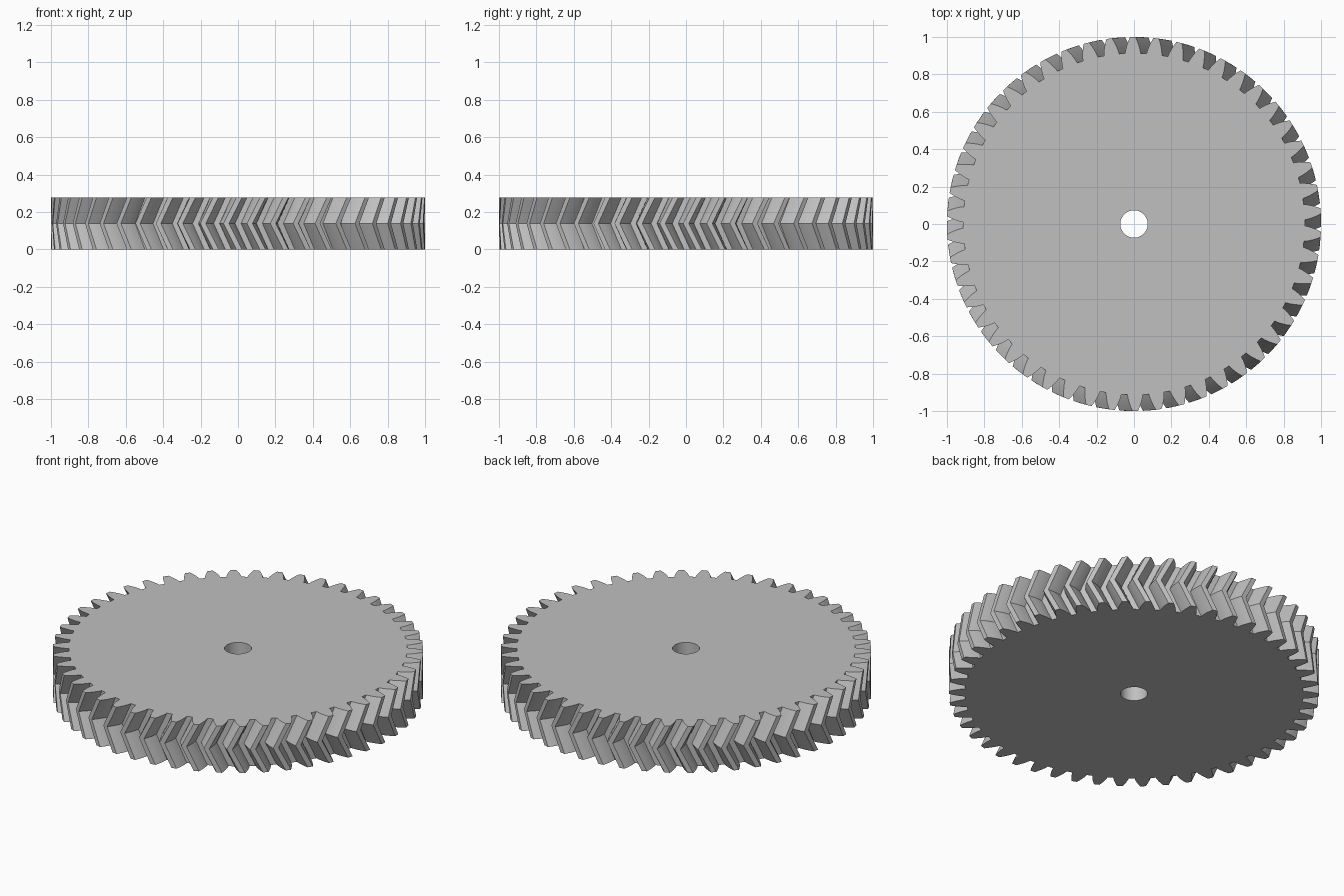
import bpy, bmesh
from math import pi, cos, sin, tan, acos, radians

cube = bpy.data.objects.get("Cube")
if cube:
    bpy.data.objects.remove(cube, do_unlink=True)

# Gear dimensions
TEETH = 50
HEIGHT = 0.278
BORE = 0.073
TIP = 1.0
MODULE = TIP / (TEETH / 2 + 1)
PITCH = MODULE * TEETH / 2
ROOT = PITCH - 1.25 * MODULE
PRESSURE = radians(20)
TWIST = radians(4)
FLANK_STEPS = 4


def involute(angle):
    return tan(angle) - angle


def half_tooth(r):
    """Half the angle a tooth spans at radius r."""
    slope = acos(PITCH * cos(PRESSURE) / r)
    return pi / (2 * TEETH) + involute(PRESSURE) - involute(slope)


def gear_outline():
    """Radius and angle of each point around the toothed rim."""
    radii = [ROOT + (TIP - ROOT) * i / FLANK_STEPS for i in range(FLANK_STEPS + 1)]
    points = []
    for t in range(TEETH):
        centre = 2 * pi * t / TEETH
        points += [(r, centre - half_tooth(r)) for r in radii]
        points += [(r, centre + half_tooth(r)) for r in reversed(radii)]
    return points


def add_ring(bm, points, turn, z):
    return [bm.verts.new((r * cos(a + turn), r * sin(a + turn), z)) for r, a in points]


def bridge(bm, ring_a, ring_b):
    n = len(ring_a)
    for i in range(n):
        j = (i + 1) % n
        bm.faces.new((ring_a[i], ring_a[j], ring_b[j], ring_b[i]))


# Steel material
steel = bpy.data.materials.new("grey steel")
steel.use_nodes = True
grey = (0.53, 0.53, 0.53, 1)
steel.diffuse_color = grey
steel.node_tree.nodes["Principled BSDF"].inputs["Base Color"].default_value = grey

# Herringbone body: a closed loop of rings from the bore around the rim
outline = gear_outline()
hole = [(BORE, a) for r, a in outline]
bm = bmesh.new()
rings = [
    add_ring(bm, hole, TWIST, 0),
    add_ring(bm, outline, TWIST, 0),
    add_ring(bm, outline, 0, HEIGHT / 2),
    add_ring(bm, outline, TWIST, HEIGHT),
    add_ring(bm, hole, TWIST, HEIGHT),
]
for k, ring in enumerate(rings):
    bridge(bm, ring, rings[(k + 1) % len(rings)])
bmesh.ops.recalc_face_normals(bm, faces=bm.faces)

mesh = bpy.data.meshes.new("herringbone_gear")
bm.to_mesh(mesh)
bm.free()
mesh.materials.append(steel)
gear = bpy.data.objects.new("herringbone_gear", mesh)
bpy.context.collection.objects.link(gear)

# Smooth bore and flanks, crisp tooth edges
bpy.ops.object.select_all(action='DESELECT')
gear.select_set(True)
bpy.context.view_layer.objects.active = gear
bpy.ops.object.shade_smooth_by_angle(angle=radians(25))
